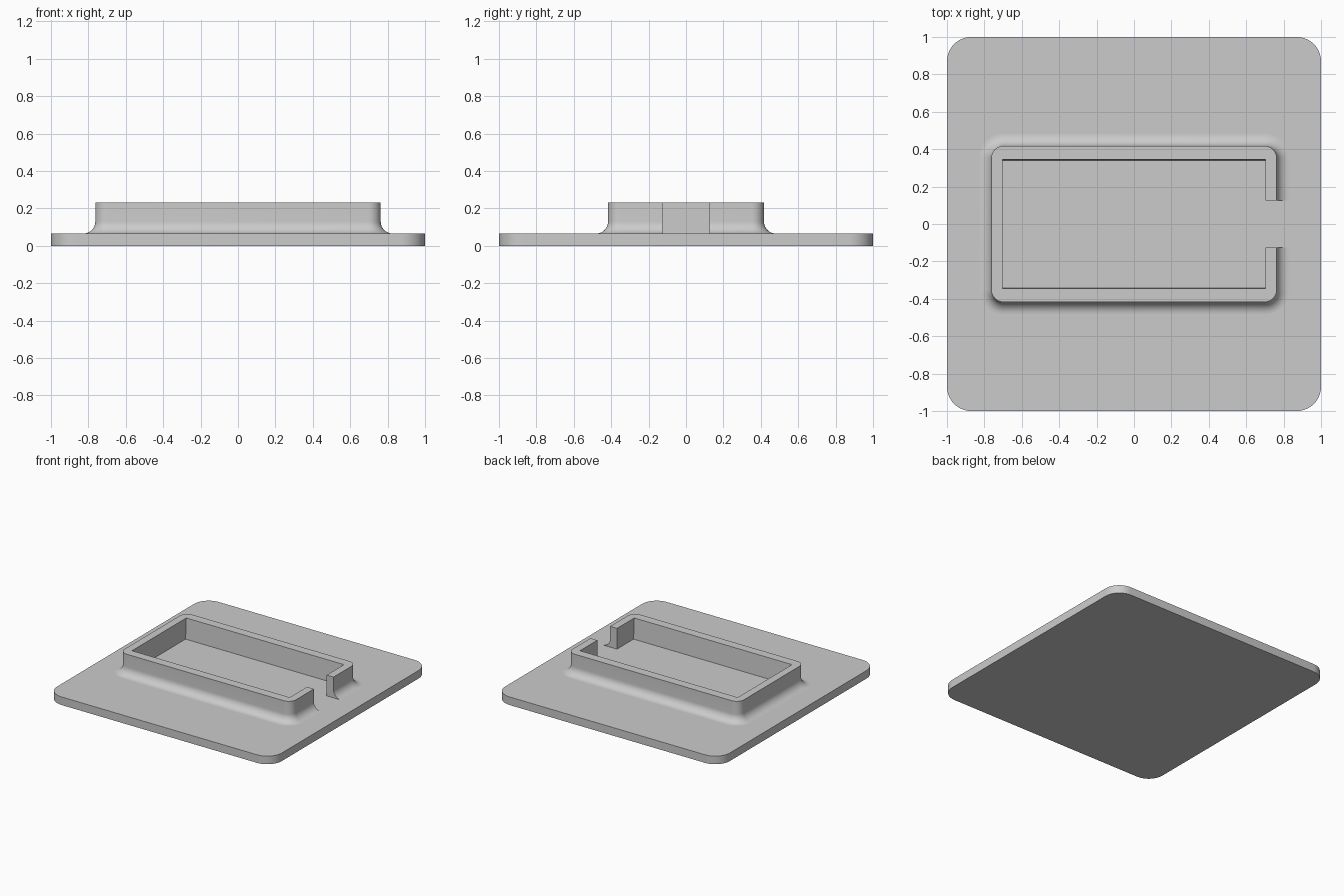
import bpy, bmesh, math

cube = bpy.data.objects.get("Cube")
if cube:
    bpy.data.objects.remove(cube, do_unlink=True)

PLATE_TOP, WALL_TOP = 0.065, 0.232
HX, HY = 0.763, 0.417        # outer half sizes of the wall
CORNER, FILLET, GAP = 0.065, 0.065, 0.125

grey = bpy.data.materials.new("plain_grey")
grey.use_nodes = True
colour = (0.6, 0.6, 0.6, 1)
grey.diffuse_color = colour
grey.node_tree.nodes["Principled BSDF"].inputs["Base Color"].default_value = colour


def rounded(hx, hy, r, steps=10):
    """Counter-clockwise rounded rectangle, starting at the +x +y corner."""
    pts = []
    for q, (sx, sy) in enumerate([(1, 1), (-1, 1), (-1, -1), (1, -1)]):
        for i in range(steps + 1):
            a = (q + i / steps) * math.pi / 2
            pts.append((sx * (hx - r) + r * math.cos(a), sy * (hy - r) + r * math.sin(a)))
    return pts


def finish(bm, name):
    bmesh.ops.remove_doubles(bm, verts=bm.verts, dist=1e-5)
    bmesh.ops.recalc_face_normals(bm, faces=bm.faces)
    mesh = bpy.data.meshes.new(name)
    bm.to_mesh(mesh)
    bm.free()
    mesh.materials.append(grey)
    obj = bpy.data.objects.new(name, mesh)
    bpy.context.collection.objects.link(obj)
    bpy.ops.object.select_all(action="DESELECT")
    obj.select_set(True)
    bpy.context.view_layer.objects.active = obj
    bpy.ops.object.shade_smooth_by_angle(angle=math.radians(30))


# Base plate with rounded corners
bm = bmesh.new()
base = bm.faces.new([bm.verts.new((x, y, 0)) for x, y in rounded(1, 1, 0.13)])
top = bmesh.ops.extrude_face_region(bm, geom=[base])["geom"]
bmesh.ops.translate(bm, vec=(0, 0, PLATE_TOP),
                    verts=[g for g in top if isinstance(g, bmesh.types.BMVert)])
finish(bm, "base_plate")

# Wall section from the inside foot, over the rim, down the flared outside
section = [(0.702, 0.336, 0, PLATE_TOP), (0.702, 0.345, 0, WALL_TOP), (HX, HY, CORNER, WALL_TOP)]
for i in range(11):
    a = i / 10 * math.pi / 2
    d = FILLET * (1 - math.cos(a))
    section.append((HX + d, HY + d, CORNER + d, PLATE_TOP + FILLET * (1 - math.sin(a))))

# Wall runs from one side of the opening around to the other
bm = bmesh.new()
rings = []
for hx, hy, r, z in section:
    path = [(hx, GAP)] + rounded(hx, hy, r) + [(hx, -GAP)]
    rings.append([bm.verts.new((x, y, z)) for x, y in path])
for a, b in zip(rings, rings[1:]):
    for i in range(len(a) - 1):
        bm.faces.new((a[i], a[i + 1], b[i + 1], b[i]))
# End faces at the opening
for end in (0, -1):
    bm.faces.new([ring[end] for ring in rings])
finish(bm, "rim_wall")
